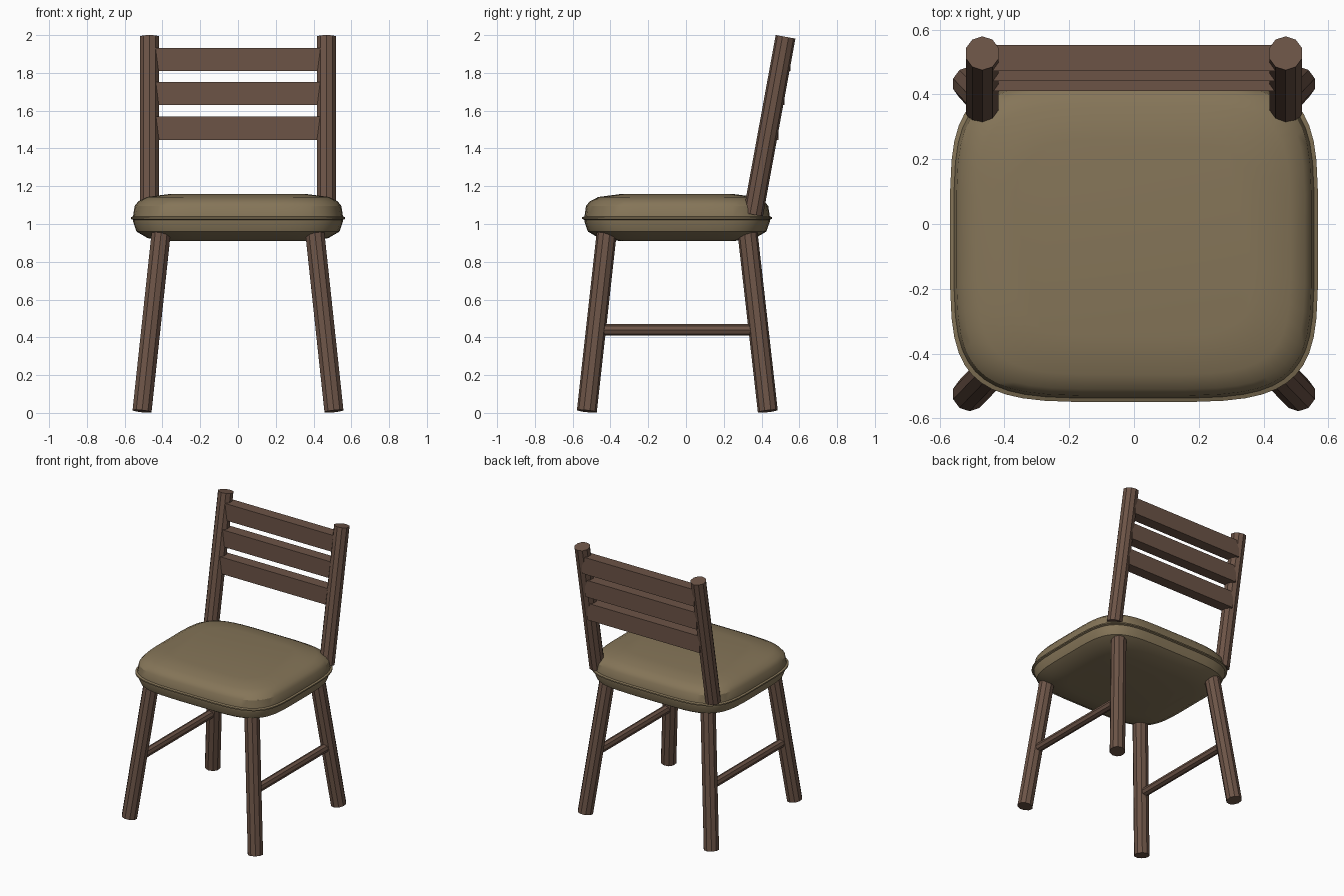
import bpy, bmesh, math
from mathutils import Vector

if "Cube" in bpy.data.objects:
    bpy.data.objects.remove(bpy.data.objects["Cube"], do_unlink=True)


def make_material(name, rgb):
    mat = bpy.data.materials.new(name)
    mat.use_nodes = True
    mat.diffuse_color = (*rgb, 1)
    mat.node_tree.nodes["Principled BSDF"].inputs["Base Color"].default_value = (*rgb, 1)
    return mat


wood = make_material("dark_brown_wood", (0.150, 0.088, 0.062))
fabric = make_material("olive_tan_fabric", (0.235, 0.178, 0.098))


def add_object(name, bm, mat):
    bmesh.ops.recalc_face_normals(bm, faces=bm.faces)
    mesh = bpy.data.meshes.new(name)
    bm.to_mesh(mesh)
    bm.free()
    mesh.materials.append(mat)
    obj = bpy.data.objects.new(name, mesh)
    bpy.context.collection.objects.link(obj)
    return obj


def rod(name, start, end, radius, sides):
    """Faceted round bar between two points."""
    start, end = Vector(start), Vector(end)
    axis = end - start
    bm = bmesh.new()
    bmesh.ops.create_cone(bm, cap_ends=True, segments=sides, radius1=radius,
                          radius2=radius, depth=axis.length)
    turn = Vector((0, 0, 1)).rotation_difference(axis).to_matrix().to_4x4()
    bmesh.ops.transform(bm, matrix=turn, verts=bm.verts)
    bmesh.ops.translate(bm, vec=(start + end) / 2, verts=bm.verts)
    return add_object(name, bm, wood)


# Legs, stretchers and back posts, mirrored left and right
for side, s in (("left", 1), ("right", -1)):
    rod(f"front_leg_{side}", (s * 0.508, -0.525, 0.009), (s * 0.405, -0.418, 0.97), 0.053, 10)
    rod(f"back_leg_{side}", (s * 0.508, 0.433, 0.009), (s * 0.405, 0.324, 0.97), 0.053, 10)
    rod(f"stretcher_{side}", (s * 0.462, -0.46, 0.44), (s * 0.462, 0.37, 0.44), 0.03, 8)
    rod(f"back_post_{side}", (s * 0.468, 0.355, 1.05), (s * 0.468, 0.527, 1.991), 0.053, 10)

# Upright slats stepping back with the lean of the posts
for name, y, z in (("lower", 0.45, 1.507), ("middle", 0.482, 1.69), ("upper", 0.513, 1.87)):
    bm = bmesh.new()
    bmesh.ops.create_cube(bm, size=1)
    bmesh.ops.scale(bm, vec=(0.9, 0.08, 0.122), verts=bm.verts)
    bmesh.ops.translate(bm, vec=(0, y, z), verts=bm.verts)
    add_object(f"back_slat_{name}", bm, wood)

# Cushion: rounded-square rings (inset, height) skinned from underside to top
HALF_X, HALF_Y, CENTRE_Y, SEGMENTS = 0.568, 0.503, -0.047, 48
profile = [(0.20, 0.91), (0.09, 0.925), (0.03, 0.96), (0.012, 1.012),
           (0.012, 1.022), (0, 1.027), (0, 1.036), (0.012, 1.041),
           (0.02, 1.095), (0.04, 1.12), (0.085, 1.143), (0.20, 1.158)]


def rounded(value):
    return math.copysign(abs(value) ** (2 / 4.5), value)


bm = bmesh.new()
rings = []
for inset, z in profile:
    ring = []
    for i in range(SEGMENTS):
        a = math.tau * (i + 0.5) / SEGMENTS
        ring.append(bm.verts.new(((HALF_X - inset) * rounded(math.cos(a)),
                                  CENTRE_Y + (HALF_Y - inset) * rounded(math.sin(a)), z)))
    rings.append(ring)
for low, high in zip(rings, rings[1:]):
    for i in range(SEGMENTS):
        j = (i + 1) % SEGMENTS
        bm.faces.new((low[i], low[j], high[j], high[i]))
bm.faces.new(rings[0])
bm.faces.new(rings[-1])
cushion = add_object("seat_cushion", bm, fabric)

bpy.ops.object.select_all(action="DESELECT")
cushion.select_set(True)
bpy.context.view_layer.objects.active = cushion
bpy.ops.object.shade_smooth_by_angle(angle=math.radians(32))
